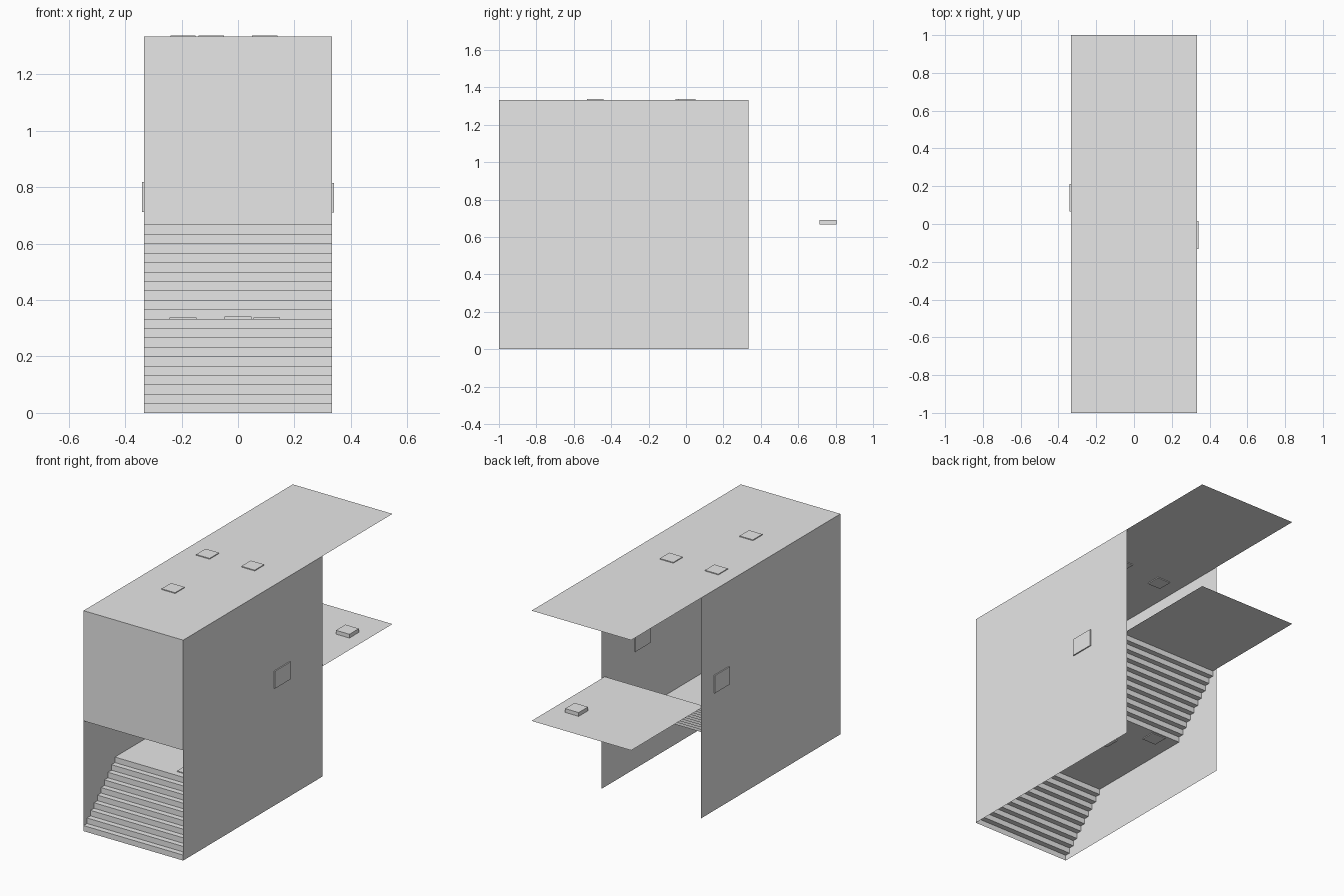
import bpy

cube = bpy.data.objects.get("Cube")
if cube:
    bpy.data.objects.remove(cube, do_unlink=True)

# Single flat colour
grey = bpy.data.materials.new("light_grey")
grey.use_nodes = True
colour = (0.8, 0.8, 0.8, 1)
grey.diffuse_color = colour
grey.node_tree.nodes["Principled BSDF"].inputs["Base Color"].default_value = colour

HALF = 1 / 3      # half width of the stairwell
FLOOR = 2 / 3     # height of one storey
TOP = 2 * FLOOR
STEP = HALF / 10  # rise and going of each step


def add_mesh(name, verts, faces):
    mesh = bpy.data.meshes.new(name)
    mesh.from_pydata(verts, [], faces)
    mesh.materials.append(grey)
    obj = bpy.data.objects.new(name, mesh)
    bpy.context.collection.objects.link(obj)
    return obj


def sheet(name, profile):
    """Sweep an open (y, z) profile across the full width."""
    verts = [(x, y, z) for y, z in profile for x in (-HALF, HALF)]
    faces = [(i, i + 1, i + 3, i + 2) for i in range(0, len(verts) - 2, 2)]
    return add_mesh(name, verts, faces)


def box(name, centre, size):
    bpy.ops.mesh.primitive_cube_add(size=1, location=centre)
    obj = bpy.context.object
    obj.name = name
    obj.scale = size
    obj.data.materials.append(grey)
    return obj


def flight(y, z):
    """Ten steps as risers and treads, without the last tread."""
    points = []
    for i in range(10):
        points += [(y + i * STEP, z + i * STEP), (y + i * STEP, z + (i + 1) * STEP)]
    return points


# Two flights with the landings between and above
sheet("stairs_and_landings", flight(-1, 0) + flight(0, HALF) + [(1, FLOOR)])

# Ceiling and the wall above the entrance
sheet("ceiling", [(-1, TOP), (1, TOP)])
sheet("front_wall", [(-1, FLOOR), (-1, TOP)])

# Side walls
for name, side in (("left_wall", 1), ("right_wall", -1)):
    x = side * HALF
    verts = [(x, -1, 0), (x, HALF, 0), (x, HALF, TOP), (x, -1, TOP)]
    add_mesh(name, verts, [(0, 1, 2, 3)[::side]])

# Thin ceiling panels
for i, (x, y) in enumerate([(-0.195, -0.012), (0.095, 0.005), (-0.095, -0.485)]):
    box(f"ceiling_panel_{i + 1}", (x, y, TOP), (0.09, 0.09, 0.01))

# Thin landing panels
for i, (x, y, h) in enumerate([(-0.195, -0.056, 0.01), (0.102, -0.615, 0.01), (0, -0.25, 0.018)]):
    box(f"landing_panel_{i + 1}", (x, y, HALF), (0.095, 0.09, h))

# Wall panels and the block on the upper landing
box("left_wall_panel", (HALF, -0.058, 0.763), (0.014, 0.15, 0.105))
box("right_wall_panel", (-HALF, 0.138, 0.765), (0.014, 0.145, 0.107))
box("upper_landing_block", (0.2, 0.76, FLOOR + 0.012), (0.09, 0.09, 0.023))
